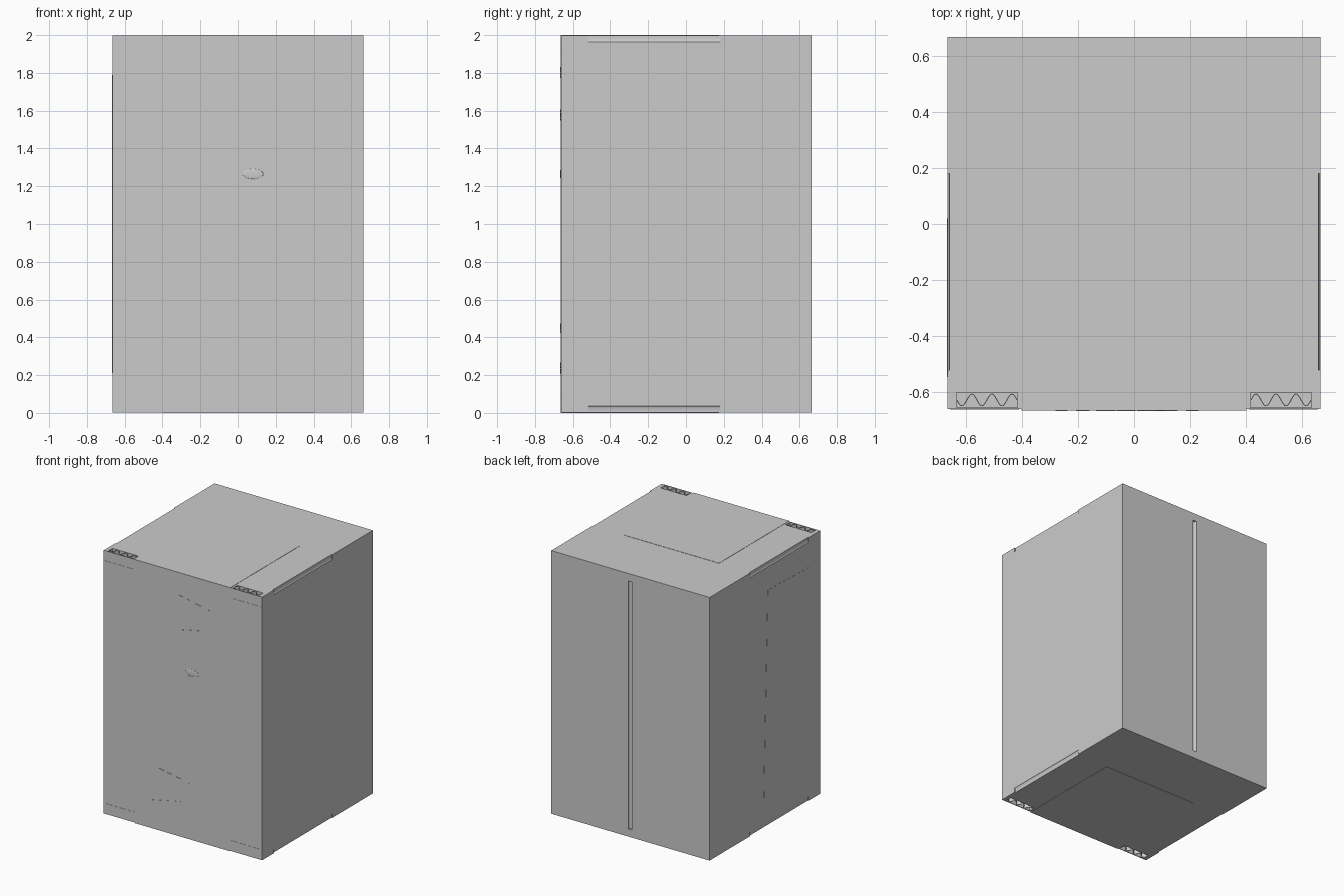
import bpy, bmesh
from math import sin, cos, pi, radians
from mathutils import Matrix, Vector

if "Cube" in bpy.data.objects:
    bpy.data.objects.remove(bpy.data.objects["Cube"])


def finish(name, bm):
    bmesh.ops.recalc_face_normals(bm, faces=bm.faces)
    me = bpy.data.meshes.new(name)
    bm.to_mesh(me)
    bm.free()
    ob = bpy.data.objects.new(name, me)
    bpy.context.collection.objects.link(ob)
    return ob


def add_box(bm, x0, x1, y0, y1, z0, z1, rot=None):
    c = Vector(((x0 + x1) / 2, (y0 + y1) / 2, (z0 + z1) / 2))
    m = Matrix.Translation(c) @ (rot or Matrix()) @ Matrix.Diagonal((x1 - x0, y1 - y0, z1 - z0, 1))
    bmesh.ops.create_cube(bm, size=1, matrix=m)


def prism(bm, pts, offset):
    f = bm.faces.new([bm.verts.new(p) for p in pts])
    ext = bmesh.ops.extrude_face_region(bm, geom=[f])
    verts = [v for v in ext["geom"] if isinstance(v, bmesh.types.BMVert)]
    bmesh.ops.translate(bm, verts=verts, vec=offset)


W, FRONT, BACK, LOW, TOP = 0.665, -0.66, 0.667, 0.002, 1.998
DEPTH = 0.08

# Main body
bm = bmesh.new()
add_box(bm, -W, W, FRONT, BACK, LOW, TOP)
body = finish("box_body", bm)

# Cutters: edge grips, corner pockets, back groove
bm = bmesh.new()
for sx in (-1, 1):
    for z in (LOW, TOP):
        ring = [(sx * W + 0.008 * cos(a), -0.52, z + 0.034 * sin(a))
                for a in (2 * pi * i / 32 for i in range(32))]
        prism(bm, ring, (0, 0.70, 0))
    xs = sorted((sx * 0.415, sx * 0.633))
    add_box(bm, *xs, -0.654, -0.60, TOP - DEPTH, TOP + 0.05)
    add_box(bm, *xs, -0.654, -0.60, LOW - 0.05, LOW + DEPTH)
ring = [(0.015 * cos(a), BACK + 0.015 * sin(a), 0.06)
        for a in (2 * pi * i / 24 for i in range(24))]
prism(bm, ring, (0, 0, 1.88))
cutter = finish("recess_cutter", bm)
cutter.hide_render = True

mod = body.modifiers.new("recesses", "BOOLEAN")
mod.operation, mod.solver, mod.object = "DIFFERENCE", "EXACT", cutter
bpy.context.view_layer.objects.active = body
body.select_set(True)
bpy.ops.object.modifier_apply(modifier=mod.name)
bpy.data.objects.remove(cutter)
bpy.ops.object.shade_smooth_by_angle(angle=radians(30))

# Wavy inserts in the pockets
for side, sx in (("left", -1), ("right", 1)):
    for level, z in (("lower", LOW), ("upper", TOP - DEPTH)):
        bm = bmesh.new()
        n = 48
        line = [(0.417 + 0.214 * i / n, -0.627 + 0.021 * sin(6 * pi * i / n)) for i in range(n + 1)]
        for (xa, ya), (xb, yb) in zip(line, line[1:]):
            quad = [bm.verts.new((sx * x, y, h)) for x, y, h in
                    ((xa, ya, z), (xb, yb, z), (xb, yb, z + DEPTH), (xa, ya, z + DEPTH))]
            bm.faces.new(quad)
        bmesh.ops.remove_doubles(bm, verts=bm.verts, dist=1e-5)
        wave = finish(f"{level}_{side}_wavy_insert", bm)
        sol = wave.modifiers.new("thickness", "SOLIDIFY")
        sol.thickness, sol.offset = 0.003, 0

# Wrap-around strip over front, top and bottom
bm = bmesh.new()
prof = [(0.175, 2.0), (-0.664, 2.0), (-0.664, 0), (0.175, 0),
        (0.175, LOW), (FRONT, LOW), (FRONT, TOP), (0.175, TOP)]
prism(bm, [(-0.4, y, z) for y, z in prof], (0.8, 0, 0))
finish("wrap_strip", bm)

# Fine seams beside the strip on the front
bm = bmesh.new()
for sx in (-1, 1):
    for z in (0.08, 1.92):
        add_box(bm, *sorted((sx * 0.41, sx * 0.655)), -0.6615, FRONT, z - 0.002, z + 0.002)
finish("front_seams", bm)

# Slanted fine marks on the front
bm = bmesh.new()
for x0, z0, x1, z1 in ((-0.04, 1.83, 0.26, 1.77), (-0.11, 1.55, 0.18, 1.61),
                       (-0.20, 0.47, 0.08, 0.42), (-0.28, 0.21, 0.01, 0.27)):
    for i in range(4):
        a, b = i / 4, i / 4 + 0.15
        prism(bm, [(x0 + (x1 - x0) * t, -0.666, z0 + (z1 - z0) * t + h)
                   for t, h in ((a, -.002), (b, -.002), (b, .002), (a, .002))], (0, 0.003, 0))
finish("front_marks", bm)

# Oval button on the front
bm = bmesh.new()
bmesh.ops.create_uvsphere(bm, u_segments=32, v_segments=16, radius=1,
                          matrix=Matrix.Translation((0.08, -0.664, 1.265)) @ Matrix.Diagonal((0.055, 0.003, 0.026, 1)))
for f in bm.faces:
    f.smooth = True
finish("oval_button", bm)

# Slightly tilted thin sheet on the left side
bm = bmesh.new()
add_box(bm, -W - 0.0012, -W + 0.0008, -0.52, -0.005, 0.22, 1.78, Matrix.Rotation(radians(1.8), 4, "X"))
finish("side_sheet", bm)
